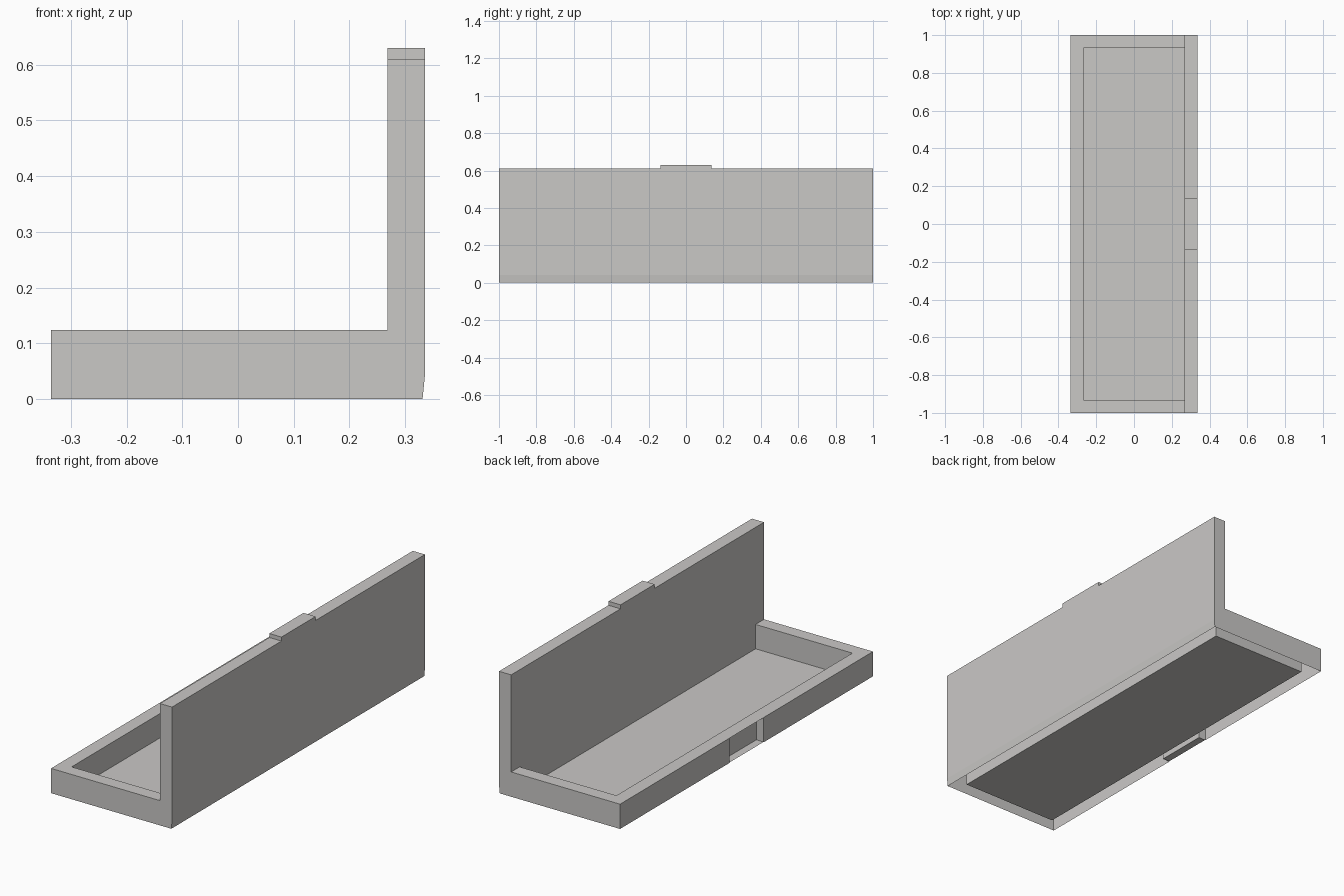
import bpy, bmesh

if "Cube" in bpy.data.objects:
    bpy.data.objects.remove(bpy.data.objects["Cube"])

X, Y = 0.335, 1.0          # outer half sizes
T = 0.067                  # thickness of the hollow folded walls
XI, YI = X - T, Y - T      # inner half sizes
H, LID, TAB = 0.124, 0.61, 0.63
N = 0.135                  # half width of tab and slot
PX = -0.295                # back of the slot pocket

card = bpy.data.materials.new("grey_card")
card.diffuse_color = (0.59, 0.58, 0.565, 1)
card.use_nodes = True
card.node_tree.nodes["Principled BSDF"].inputs["Base Color"].default_value = card.diffuse_color


def rect(axis, at, lo, hi, sign):
    """Axis-aligned sheet: constant `axis` = at, spanning lo..hi, facing sign."""
    a, b = lo, hi
    pts = [(a[0], a[1]), (b[0], a[1]), (b[0], b[1]), (a[0], b[1])]
    out = []
    for p in pts:
        q = list(p)
        q.insert(axis, at)
        out.append(tuple(q))
    # (x,z) order gives a -y normal, the other two give a positive one
    if (sign > 0) == (axis == 1):
        out.reverse()
    return out


def part(name, faces):
    bm = bmesh.new()
    for f in faces:
        bm.faces.new([bm.verts.new(p) for p in f])
    bmesh.ops.remove_doubles(bm, verts=bm.verts, dist=1e-5)
    me = bpy.data.meshes.new(name)
    bm.to_mesh(me)
    bm.free()
    me.materials.append(card)
    ob = bpy.data.objects.new(name, me)
    bpy.context.collection.objects.link(ob)


# Tray floor, a single sheet of card
part("tray_floor", [rect(2, 0.002, (-XI, -YI), (XI, YI), 1)])

# Hollow tray walls, open underneath: outer sheets, rim and inner sheets
front, rim, inner = [], [], []
for s in (-1, 1):
    y0, y1 = sorted((s * N, s * Y))
    front.append(rect(0, -X, (y0, 0), (y1, H), -1))
    front.append(rect(1, s * Y, (-X, 0), (XI, H), s))
    r0, r1 = sorted((s * YI, s * Y))
    rim.append(rect(2, H, (-X, r0), (XI, r1), 1))
    inner.append(rect(1, s * YI, (-XI, 0.002), (XI, H), -s))
rim.append(rect(2, H, (-X, -YI), (-XI, YI), 1))
inner.append(rect(0, -XI, (-YI, 0.002), (YI, H), 1))
part("tray_outer_walls", front)
part("tray_rim", rim)
part("tray_inner_walls", inner)

# Pocket in the long wall that receives the tab
part("slot_pocket", [
    rect(0, PX, (-N, 0), (N, H), -1),
    rect(2, 0.002, (-X, -N), (PX, N), 1),
    rect(1, -N, (-X, 0), (PX, H), 1),
    rect(1, N, (-X, 0), (PX, H), -1),
])

# Upright lid: hollow, open underneath, slightly drawn in at the foot
profile = [(XI, 0), (0.331, 0), (X, 0.04), (X, LID), (XI, LID)]
lid = [[(x, -Y, z) for x, z in profile],
       [(x, Y, z) for x, z in reversed(profile)]]
for (xa, za), (xb, zb) in zip(profile[1:-1], profile[2:]):
    lid.append([(xa, -Y, za), (xa, Y, za), (xb, Y, zb), (xb, -Y, zb)])
lid.append(rect(0, XI, (-Y, H), (Y, LID), -1))
lid.append(rect(0, XI, (-YI, 0.002), (YI, H), -1))
part("lid", lid)

# Closing tab on the lid edge
tab = [rect(2, TAB, (XI, -N), (X, N), 1)]
for s in (-1, 1):
    tab.append(rect(1, s * N, (XI, LID), (X, TAB), s))
    tab.append(rect(0, XI if s < 0 else X, (-N, LID), (N, TAB), s))
part("lid_tab", tab)
